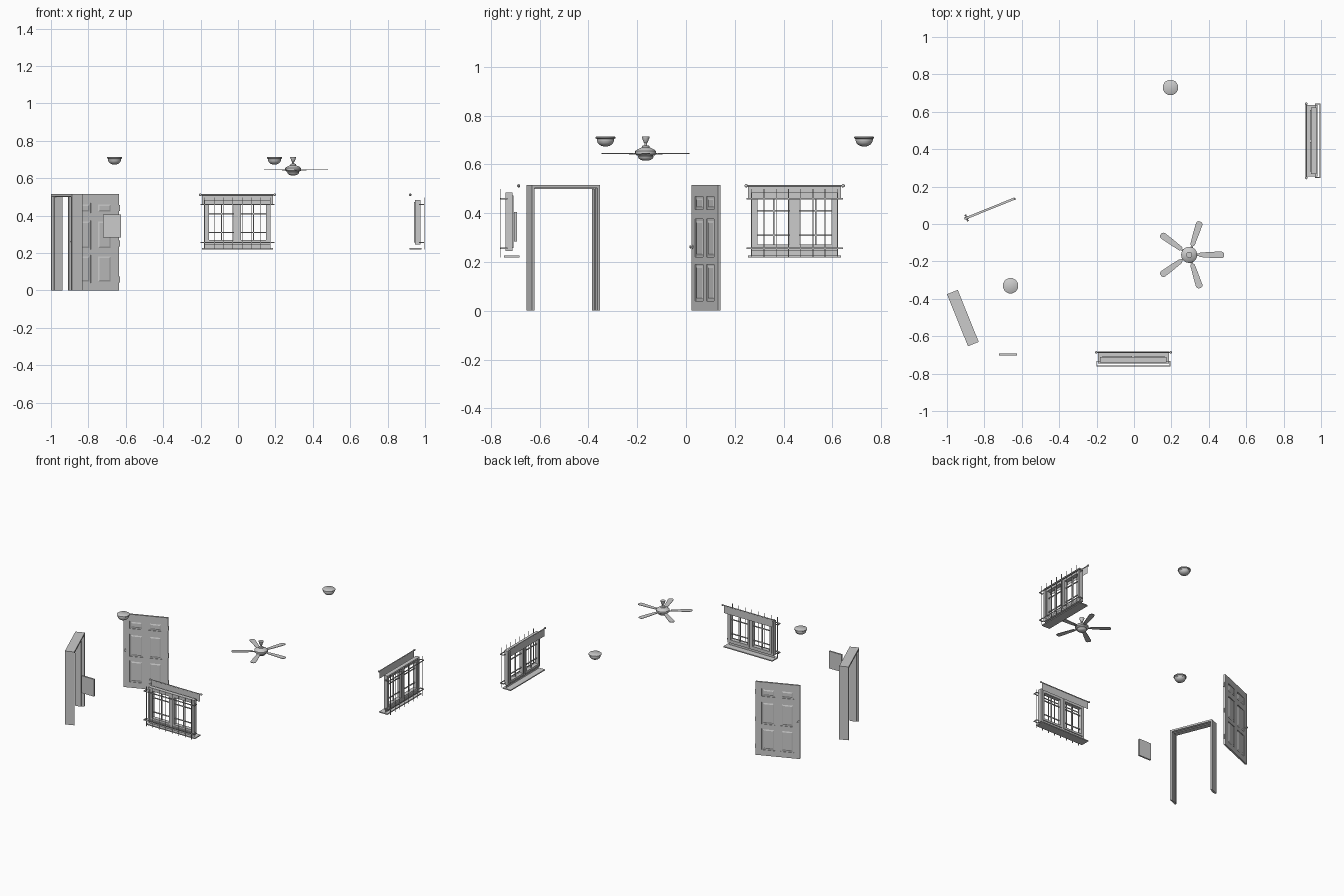
import bpy, bmesh, math
from mathutils import Matrix, Vector

if "Cube" in bpy.data.objects:
    bpy.data.objects.remove(bpy.data.objects["Cube"])

I = Matrix.Identity(4)


def place(x, y, deg=0):
    return Matrix.Translation((x, y, 0)) @ Matrix.Rotation(math.radians(deg), 4, 'Z')


def finish(name, bm, M=I, smooth=False):
    bm.transform(M)
    bmesh.ops.recalc_face_normals(bm, faces=bm.faces)
    me = bpy.data.meshes.new(name)
    bm.to_mesh(me)
    bm.free()
    ob = bpy.data.objects.new(name, me)
    bpy.context.collection.objects.link(ob)
    if smooth:
        bpy.ops.object.select_all(action='DESELECT')
        ob.select_set(True)
        bpy.context.view_layer.objects.active = ob
        bpy.ops.object.shade_smooth_by_angle(angle=math.radians(40))
    return ob


def boxes(name, items, M=I):
    """One object from boxes given as (x0, x1, y0, y1, z0, z1)."""
    bm = bmesh.new()
    for x0, x1, y0, y1, z0, z1 in items:
        T = Matrix.Translation(((x0 + x1) / 2, (y0 + y1) / 2, (z0 + z1) / 2))
        bmesh.ops.create_cube(bm, size=1, matrix=T @ Matrix.Diagonal((x1 - x0, y1 - y0, z1 - z0, 1)))
    return finish(name, bm, M)


def lathe(name, profile, M=I, n=24, turn=0):
    """Revolve (r, z) points about z."""
    bm = bmesh.new()
    rings = []
    for r, z in profile:
        rings.append([bm.verts.new((r * math.cos(turn + 2 * math.pi * i / n),
                                    r * math.sin(turn + 2 * math.pi * i / n), z)) for i in range(n)])
    for a, b in zip(rings, rings[1:]):
        for i in range(n):
            j = (i + 1) % n
            bm.faces.new((a[i], a[j], b[j], b[i]))
    bm.faces.new(rings[0])
    bm.faces.new(rings[-1])
    return finish(name, bm, M, True)


def quad(name, x, y, z0, z1, M):
    bm = bmesh.new()
    bm.faces.new([bm.verts.new(p) for p in ((-x, y, z0), (x, y, z0), (x, y, z1), (-x, y, z1))])
    return finish(name, bm, M)


# Door frame: two jambs, header and door stop
F = place(-0.915, -0.503, -68)
boxes("door_frame", [(-.15, -.139, -.031, .031, 0, .503), (.139, .15, -.031, .031, 0, .503),
                     (-.15, .15, -.031, .031, .503, .515)], F)
boxes("door_stop", [(-.139, -.135, -.018, .01, 0, .499), (.135, .139, -.018, .01, 0, .499),
                    (-.139, .139, -.018, .01, .499, .503)], F)

# Six-panel door
D = place(-0.772, 0.082, 22)
rows = [(.04, .19), (.22, .375), (.415, .468)]
cols = [(-.105, -.018), (.018, .105)]
t = .006
boxes("door_core", [(-.143, .143, -.002, .002, .003, .511)], D)
parts = [(-.145, -.105, -t, t, 0, .515), (.105, .145, -t, t, 0, .515), (-.018, .018, -t, t, 0, .515)]
for z0, z1 in [(0, .04), (.19, .22), (.375, .415), (.468, .515)]:
    parts += [(a, b, -t, t, z0, z1) for a, b in cols]
boxes("door_stiles_and_rails", parts, D)

# Raised fields: truncated pyramids on both faces
bm = bmesh.new()
for z0, z1 in rows:
    for x0, x1 in cols:
        for s in (-1, 1):
            lo, hi = [[bm.verts.new((x, s * d, z)) for x, z in
                       ((x0 + m, z0 + m), (x1 - m, z0 + m), (x1 - m, z1 - m), (x0 + m, z1 - m))]
                      for m, d in ((.006, .0015), (.015, .0052))]
            bm.faces.new(hi)
            for i in range(4):
                j = (i + 1) % 4
                bm.faces.new((lo[i], lo[j], hi[j], hi[i]))
finish("door_panel_fields", bm, D)
boxes("door_hinges", [(.141, .149, -.008, .002, z - .016, z + .016) for z in (.06, .25, .44)], D)
for s in (-1, 1):
    K = D @ Matrix.Translation((-.132, s * t, .262)) @ Matrix.Rotation(-s * math.pi / 2, 4, 'X')
    lathe("door_knob", [(.008, 0), (.008, .002), (.003, .003), (.003, .006), (.006, .008), (.006, .011), (.003, .013)], K, 16)

# Wall panel
boxes("wall_panel", [(-.722, -.626, -.704, -.693, .284, .405)])

# Ceiling lights
for x, y in ((.195, .73), (-.66, -.33)):
    M = place(x, y)
    lathe("ceiling_light_base", [(.038, .715), (.042, .712), (.042, .707), (.037, .704), (.037, .697), (.034, .697)],
          M, 12, math.pi / 12)
    lathe("ceiling_light_bowl", [(.036, .698), (.034, .69), (.028, .682), (.018, .676), (.007, .673)],
          M, 12, math.pi / 12)

# Ceiling fan
C = place(.295, -.165)
lathe("fan_canopy_and_rod", [(.016, .715), (.016, .711), (.012, .7), (.008, .69), (.005, .687), (.005, .672)], C)
lathe("fan_motor", [(.008, .678), (.014, .676), (.016, .669), (.026, .665), (.036, .66), (.043, .654),
                    (.043, .642), (.036, .636), (.022, .634)], C)
lathe("fan_light_bowl", [(.03, .636), (.032, .632), (.03, .625), (.022, .619), (.01, .615)], C)
outline = [(.052, .009), (.058, .012), (.12, .016), (.172, .018), (.181, .015), (.187, .008)]
for i in range(5):
    B = C @ Matrix.Rotation(2 * math.pi * i / 5, 4, 'Z')
    bm = bmesh.new()
    f = bm.faces.new([bm.verts.new((x, w, .643)) for x, w in outline] +
                     [bm.verts.new((x, -w, .643)) for x, w in reversed(outline)])
    g = bmesh.ops.extrude_face_region(bm, geom=[f])["geom"]
    bmesh.ops.translate(bm, verts=[v for v in g if isinstance(v, bmesh.types.BMVert)], vec=(0, 0, .003))
    finish("fan_blade", bm, B)
    boxes("fan_blade_arm", [(.035, .07, -.006, .006, .641, .6435)], B)


# Window: local outside is -y
def window(M):
    # fixed frame
    boxes("window_frame", [(-.178, -.165, -.02, .008, .245, .485), (.165, .178, -.02, .008, .245, .485),
                           (-.165, .165, -.02, .008, .473, .485), (-.165, .165, -.02, .008, .245, .257),
                           (-.007, .007, -.02, .008, .257, .473)], M)
    # two sashes with glazing bars
    for s in (-1, 1):
        a, b = sorted((s * .007, s * .165))
        items = [(a, a + .013, -.014, .014, .257, .473), (b - .013, b, -.014, .014, .257, .473),
                 (a + .013, b - .013, -.014, .014, .257, .271), (a + .013, b - .013, -.014, .014, .459, .473)]
        boxes("window_sash", items, M)
        m = (a + b) / 2
        boxes("glazing_bars", [(m - .003, m + .003, -.004, .004, .271, .459)] +
              [(a + .013, b - .013, -.003, .003, z - .003, z + .003) for z in (.31, .41)], M)
    # sill and the thin strips below and above
    boxes("window_sill", [(-.19, .19, -.025, .038, .219, .226)], M)
    quad("sill_apron", .178, -.005, .226, .247, M)
    quad("valance", .19, .034, .458, .51, M)
    # curtain rod with finials
    R = M @ Matrix.Translation((0, .034, .512)) @ Matrix.Rotation(math.pi / 2, 4, 'Y')
    lathe("curtain_rod", [(.003, -.196), (.003, .196)], R, 10)
    for s in (-1, 1):
        lathe("rod_finial", [(.002, s * .192), (.006, s * .195), (.007, s * .199), (.005, s * .203), (.002, s * .206)], R, 10)
    # outer grille
    g = -.041
    boxes("grille_bars", [(x - .0015, x + .0015, g - .0015, g + .0015, .218, .498)
                          for x in [-.175 + .05 * i for i in range(8)]], M)
    boxes("grille_rails", [(-.198, .198, g, g + .004, z - .003, z + .003) for z in (.257, .459)], M)
    boxes("grille_brackets", [(s * .196 - .002, s * .196 + .002, g, -.012, z - .003, z + .003)
                              for s in (-1, 1) for z in (.257, .459)] +
          [(min(s * .176, s * .198), max(s * .176, s * .198), -.016, -.012, z - .003, z + .003)
           for s in (-1, 1) for z in (.257, .459)], M)


window(place(-.003, -.72))
window(place(.955, .445, 90))
